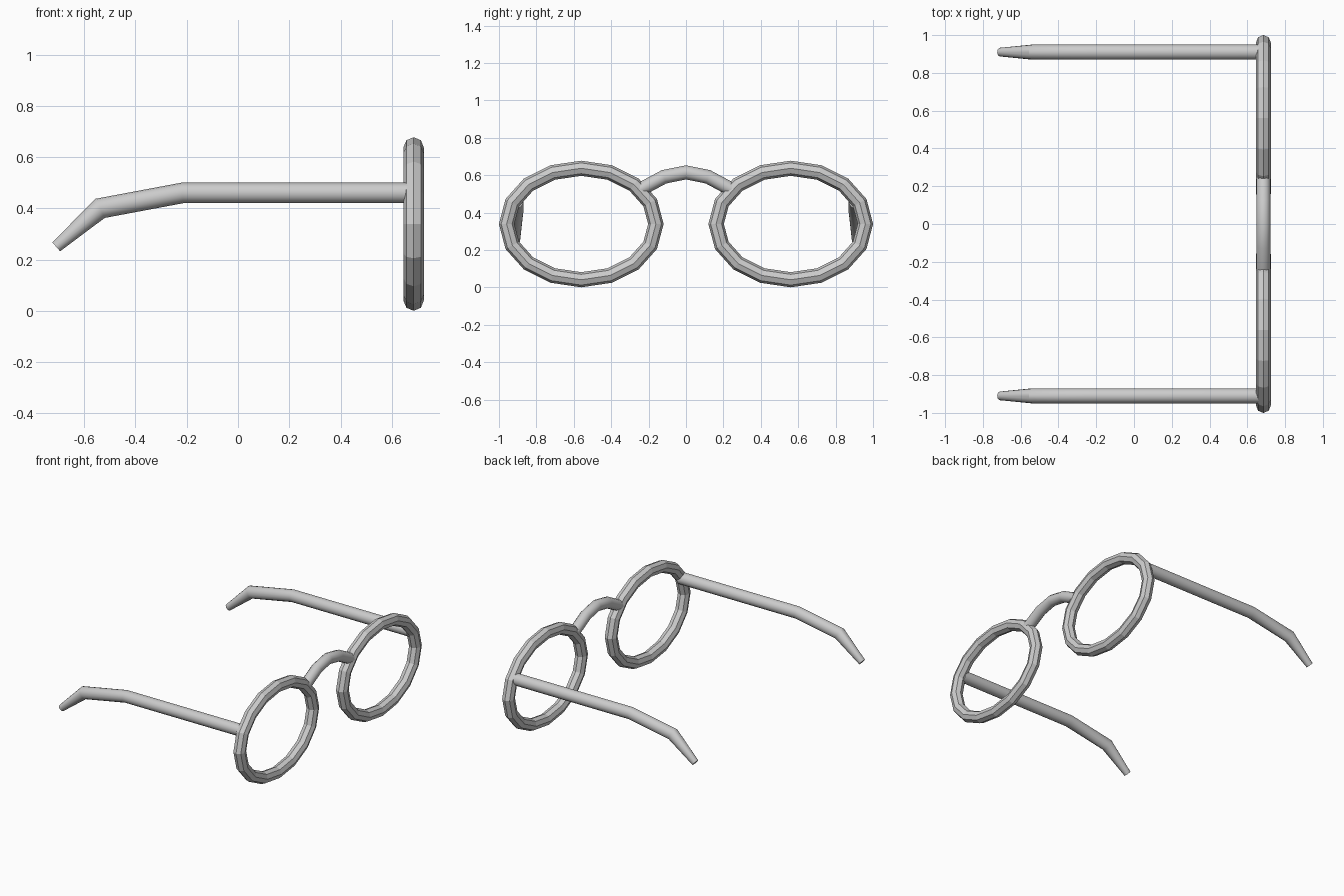
import bpy, bmesh, math
from mathutils import Vector

if "Cube" in bpy.data.objects:
    bpy.data.objects.remove(bpy.data.objects["Cube"])


def sweep(name, path, radii, side, sides, closed=False, smooth_angle=None):
    """Sweep a polygon along a planar path with mitred joints; side = plane normal."""
    bm = bmesh.new()
    pts = [Vector(p) for p in path]
    side = Vector(side)
    n = len(pts)
    rings = []
    for i, p in enumerate(pts):
        before = pts[(i - 1) % n] if closed or i > 0 else None
        after = pts[(i + 1) % n] if closed or i < n - 1 else None
        d_in = (p - before).normalized() if before else (after - p).normalized()
        d_out = (after - p).normalized() if after else d_in
        t = (d_in + d_out).normalized()
        out = side.cross(t) / t.dot(d_in)
        ring = []
        for k in range(sides):
            a = 2 * math.pi * k / sides
            ring.append(bm.verts.new(p + radii[i] * (math.cos(a) * out + math.sin(a) * side)))
        rings.append(ring)
    for i in range(n if closed else n - 1):
        a, b = rings[i], rings[(i + 1) % n]
        for k in range(sides):
            m = (k + 1) % sides
            bm.faces.new((a[k], a[m], b[m], b[k]))
    if not closed:
        bm.faces.new(rings[0])
        bm.faces.new(rings[-1])
    bmesh.ops.recalc_face_normals(bm, faces=bm.faces)
    mesh = bpy.data.meshes.new(name)
    bm.to_mesh(mesh)
    bm.free()
    ob = bpy.data.objects.new(name, mesh)
    bpy.context.collection.objects.link(ob)
    if smooth_angle:
        bpy.ops.object.select_all(action='DESELECT')
        ob.select_set(True)
        bpy.context.view_layer.objects.active = ob
        bpy.ops.object.shade_smooth_by_angle(angle=math.radians(smooth_angle))
    return ob


FRAME_X = 0.685

for label, s in (("left", 1), ("right", -1)):
    # oval lens rim: 16 segments, octagonal section
    rim = [(FRAME_X,
            s * 0.56 + 0.399 * math.cos(2 * math.pi * i / 16),
            0.339 + 0.298 * math.sin(2 * math.pi * i / 16)) for i in range(16)]
    sweep(label + "_rim", rim, [0.04] * 16, (1, 0, 0), 8, closed=True)

    # temple arm: straight, then bent down behind the ear with a tapered tip
    arm = [(0.68, s * 0.91, 0.46), (-0.218, s * 0.91, 0.46),
           (-0.538, s * 0.91, 0.40), (-0.709, s * 0.91, 0.25)]
    sweep(label + "_temple", arm, [0.04, 0.04, 0.04, 0.023], (0, 1, 0), 16, smooth_angle=30)

# arched nose bridge
bridge = [(FRAME_X, y, z) for y, z in
          ((-0.25, 0.52), (-0.118, 0.591), (0, 0.615), (0.118, 0.591), (0.25, 0.52))]
sweep("nose_bridge", bridge, [0.037] * 5, (1, 0, 0), 12, smooth_angle=31)
